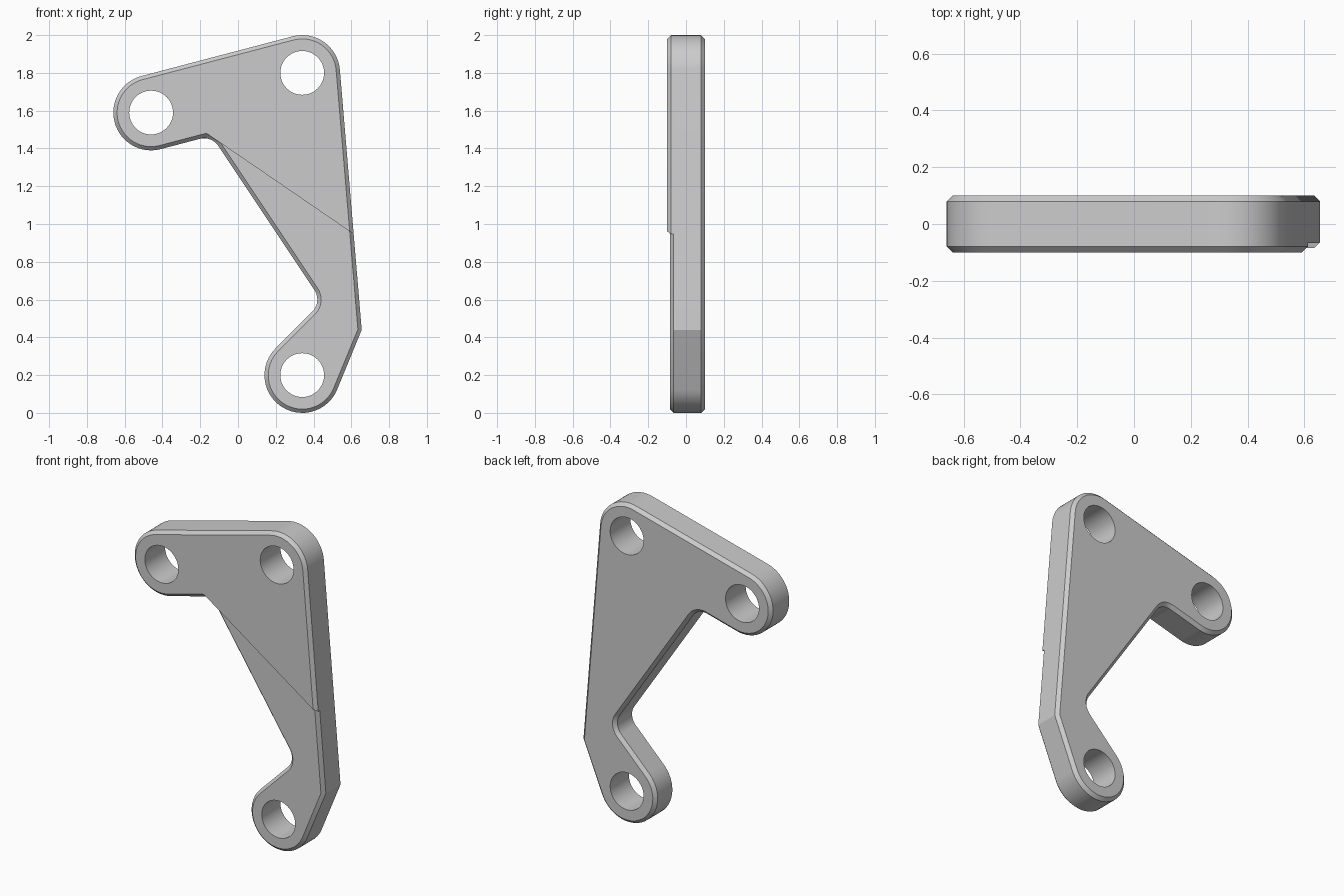
import bpy, bmesh
from math import sin, cos, tan, pi, radians
from mathutils import Vector

if "Cube" in bpy.data.objects:
    bpy.data.objects.remove(bpy.data.objects["Cube"])

grey = bpy.data.materials.new("plain grey")
grey.use_nodes = True
grey.diffuse_color = (0.6, 0.6, 0.6, 1)
grey.node_tree.nodes["Principled BSDF"].inputs["Base Color"].default_value = (0.6, 0.6, 0.6, 1)

ARM, TOP, FOOT = Vector((-0.46, 1.59)), Vector((0.34, 1.80)), Vector((0.34, 0.20))
LUG, HOLE, CHAMFER = 0.2, 0.116, 0.02


def heading(a):
    return Vector((cos(a), sin(a)))


def left(a):
    return Vector((-sin(a), cos(a)))


def cross(a, b):
    return a.x * b.y - a.y * b.x


def outline(edges, inset):
    """Clockwise outline from straight edges, each ending in a rounded corner."""
    pts = []
    lines = [(c + left(radians(a)) * (r - inset * chamfered), radians(a), fillet)
             for c, r, a, fillet, chamfered in edges]
    for (p, a, fillet), (q, b, _) in zip(lines, lines[1:] + lines[:1]):
        corner = p + heading(a) * (cross(q - p, heading(b)) / cross(heading(a), heading(b)))
        turn = (b - a + pi) % (2 * pi) - pi
        side = 1 if turn > 0 else -1
        if fillet == 0:
            new = [corner]
        else:
            r = fillet + side * inset
            start = corner - heading(a) * r * tan(abs(turn) / 2)
            centre = start + left(a) * side * r
            new = [centre - left(a + turn * i / 16) * side * r for i in range(17)]
        for v in new:
            if not pts or (v - pts[-1]).length > 1e-4:
                pts.append(v)
    return pts


def circle(centre):
    return [centre + heading(2 * pi * i / 48) * HOLE for i in range(48)]


def plate(name, edges, layers, holes):
    """Stack outlines at (y, inset) layers, drill the holes and cap both faces."""
    bm = bmesh.new()
    caps = [[], []]

    def wall(rings):
        loops = [[bm.verts.new((p.x, y, p.y)) for p in pts] for y, pts in rings]
        for lo, hi in zip(loops, loops[1:]):
            for i in range(len(lo)):
                bm.faces.new((lo[i - 1], lo[i], hi[i], hi[i - 1]))
        for cap, loop in zip(caps, (loops[0], loops[-1])):
            cap += [bm.edges.get((loop[i - 1], loop[i])) for i in range(len(loop))]

    wall([(y, outline(edges, inset)) for y, inset in layers])
    for centre in holes:
        wall([(layers[0][0], circle(centre)), (layers[-1][0], circle(centre))])
    for cap in caps:
        bmesh.ops.triangle_fill(bm, edges=cap, use_beauty=True)
    bmesh.ops.dissolve_limit(bm, angle_limit=0.001, verts=[], edges=[
        e for e in bm.edges if len(e.link_faces) == 2 and len(e.link_faces[0].verts) == 3
        and len(e.link_faces[1].verts) == 3])
    bmesh.ops.recalc_face_normals(bm, faces=bm.faces)
    mesh = bpy.data.meshes.new(name)
    bm.to_mesh(mesh)
    bm.free()
    mesh.materials.append(grey)
    ob = bpy.data.objects.new(name, mesh)
    bpy.context.collection.objects.link(ob)
    bpy.ops.object.select_all(action='DESELECT')
    ob.select_set(True)
    bpy.context.view_layer.objects.active = ob
    bpy.ops.object.shade_smooth_by_angle(angle=radians(20))


# Edges: tangent circle centre, radius, heading, fillet at the end, chamfered
top_edge = (ARM, LUG, 14.71, LUG, 1)
right_edge = (TOP, LUG, -85.2, 0, 1)
arm_edges = [(ARM, LUG, 194.71, LUG, 1), (ARM, LUG, 104.71, LUG, 1)]
bracket = [top_edge, right_edge,
           (FOOT, LUG, -112.4, LUG, 1), (FOOT, LUG, 180, LUG, 1),
           (FOOT, LUG, 45, 0.09, 1),
           (Vector((0.446, 0.588)), 0, 123.7, 0.09, 1)] + arm_edges
# The raised area ends in a straight step across the neck
raised = [top_edge, right_edge, (Vector((-0.167, 1.48)), 0, 145.6, 0, 0)] + arm_edges

plate("bracket_body", bracket,
      [(-0.085, CHAMFER), (-0.065, 0), (0.08, 0), (0.1, CHAMFER)], (ARM, TOP, FOOT))
plate("raised_front_pad", raised,
      [(-0.1, CHAMFER), (-0.08, 0), (-0.065, 0)], (ARM, TOP))
